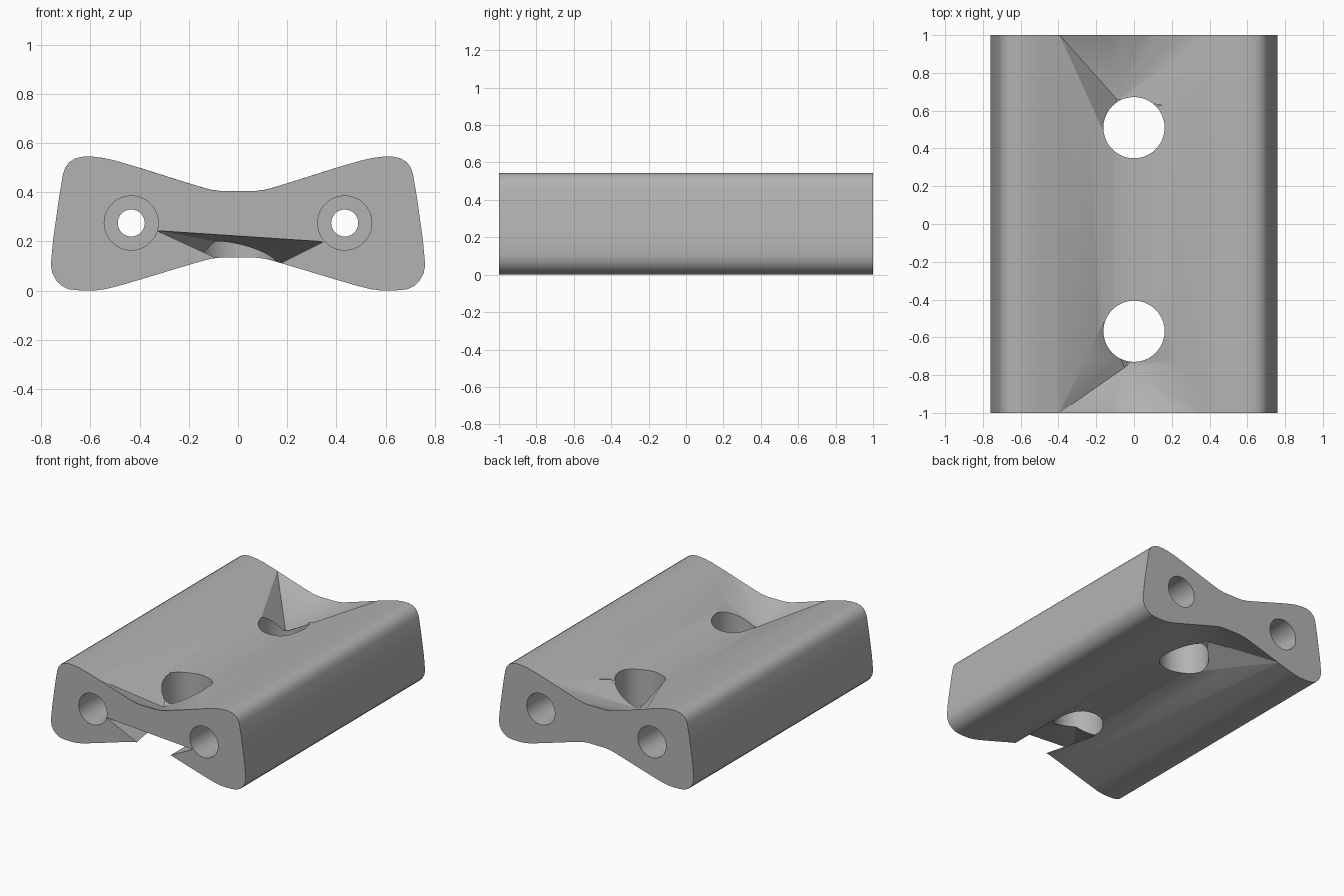
import bpy, bmesh, math
from mathutils import Vector

if "Cube" in bpy.data.objects:
    bpy.data.objects.remove(bpy.data.objects["Cube"])

grey = bpy.data.materials.new("plain_grey")
grey.use_nodes = True
COLOUR = (0.45, 0.45, 0.45, 1)
grey.diffuse_color = COLOUR
grey.node_tree.nodes["Principled BSDF"].inputs["Base Color"].default_value = COLOUR


def make(name, bm):
    bmesh.ops.recalc_face_normals(bm, faces=bm.faces)
    mesh = bpy.data.meshes.new(name)
    bm.to_mesh(mesh)
    bm.free()
    obj = bpy.data.objects.new(name, mesh)
    bpy.context.collection.objects.link(obj)
    mesh.materials.append(grey)
    return obj


def soften(points):
    # One corner-cutting pass that keeps the end points
    out = [points[0]]
    for a, b in zip(points, points[1:]):
        out += [a.lerp(b, 0.25), a.lerp(b, 0.75)]
    return out + [points[-1]]


# Waisted outline: right half from bottom centre to top centre, then mirrored
half = [Vector(p) for p in (
    (0, .135), (.09, .135), (.17, .114), (.47, .023), (.56, .001), (.64, 0),
    (.705, .008), (.752, .055), (.764, .12), (.717, .455), (.698, .515),
    (.65, .545), (.57, .545), (.47, .522), (.17, .427), (.09, .405), (0, .405))]
half = soften(half)
outline = half + [Vector((-p.x, p.y)) for p in reversed(half[1:-1])]

bm = bmesh.new()
face = bm.faces.new([bm.verts.new((p.x, -1, p.y)) for p in outline])
extruded = bmesh.ops.extrude_face_region(bm, geom=[face])["geom"]
bmesh.ops.translate(bm, vec=(0, 2, 0),
                    verts=[v for v in extruded if isinstance(v, bmesh.types.BMVert)])
body = make("grip_block", bm)


def cylinder(name, radius, y, x=0, z=.27, depth=1, along_y=False):
    bm = bmesh.new()
    bmesh.ops.create_cone(bm, cap_ends=True, segments=48, radius1=radius,
                          radius2=radius, depth=depth)
    obj = make(name, bm)
    obj.location = (x, y, z)
    if along_y:
        obj.rotation_euler.x = math.pi / 2
    return obj


def chipped_edge(name, end, top, apex, rim):
    # Faceted hollow running from an end edge down to an apex by the hole
    curve = sorted((p for p in outline if abs(p.x) < .49 and (p.y > .27) == top),
                   key=lambda p: p.x)
    ring = [Vector((p.x, end * 1.001, p.y)) for p in curve]
    ring += [Vector(p) for p in rim]
    bm = bmesh.new()
    low = [bm.verts.new(p) for p in ring]
    far = [bm.verts.new((p.x, p.y, .8 if top else -.3)) for p in ring]
    tip = bm.verts.new(apex)
    for i in range(len(ring)):
        j = (i + 1) % len(ring)
        bm.faces.new((low[i], low[j], tip))
        bm.faces.new((low[j], low[i], far[i], far[j]))
    bm.faces.new(far)
    return make(name, bm)


# Upright through holes
cutters = [cylinder("rear_hole", .162, .51), cylinder("front_hole", .162, -.568)]

# Lengthwise bores with a wide counterbore at each end
for x in (-.434, .434):
    cutters.append(cylinder("bore", .055, 0, x, .275, 2.2, True))
    for end in (-1, 1):
        cutters.append(cylinder("counterbore", .11, end, x, .275, .8, True))

# Chipped edges beside the holes
cutters += [
    chipped_edge("front_top_chip", -1, True, (-.05, -.76, .30),
                 [(.162, -.58, .425), (-.162, -.52, .425)]),
    chipped_edge("rear_top_chip", 1, True, (-.09, .66, .28),
                 [(.15, .63, .42), (-.162, .49, .425)]),
    chipped_edge("rear_bottom_chip", 1, False, (-.05, .70, .21),
                 [(.162, .52, .115), (-.162, .5, .115)]),
]

# Broken notch through the lower front face
bm = bmesh.new()
for p in ((-.33, -1.01, .245), (.35, -1.01, .2), (-.07, -1.01, .125),
          (.16, -1.01, .105), (-.09, -.7, .2), (.07, -.7, .14),
          (-.15, -.55, .1), (.15, -.55, .1)):
    bm.verts.new(p)
bmesh.ops.convex_hull(bm, input=bm.verts)
cutters.append(make("front_notch", bm))

bpy.ops.object.select_all(action="DESELECT")
bpy.context.view_layer.objects.active = body
body.select_set(True)
for cutter in cutters:
    mod = body.modifiers.new(cutter.name, "BOOLEAN")
    mod.operation = "DIFFERENCE"
    mod.solver = "EXACT"
    mod.object = cutter
    bpy.ops.object.modifier_apply(modifier=mod.name)
for cutter in cutters:
    bpy.data.objects.remove(cutter)
bpy.ops.object.shade_smooth_by_angle(angle=math.radians(22))
